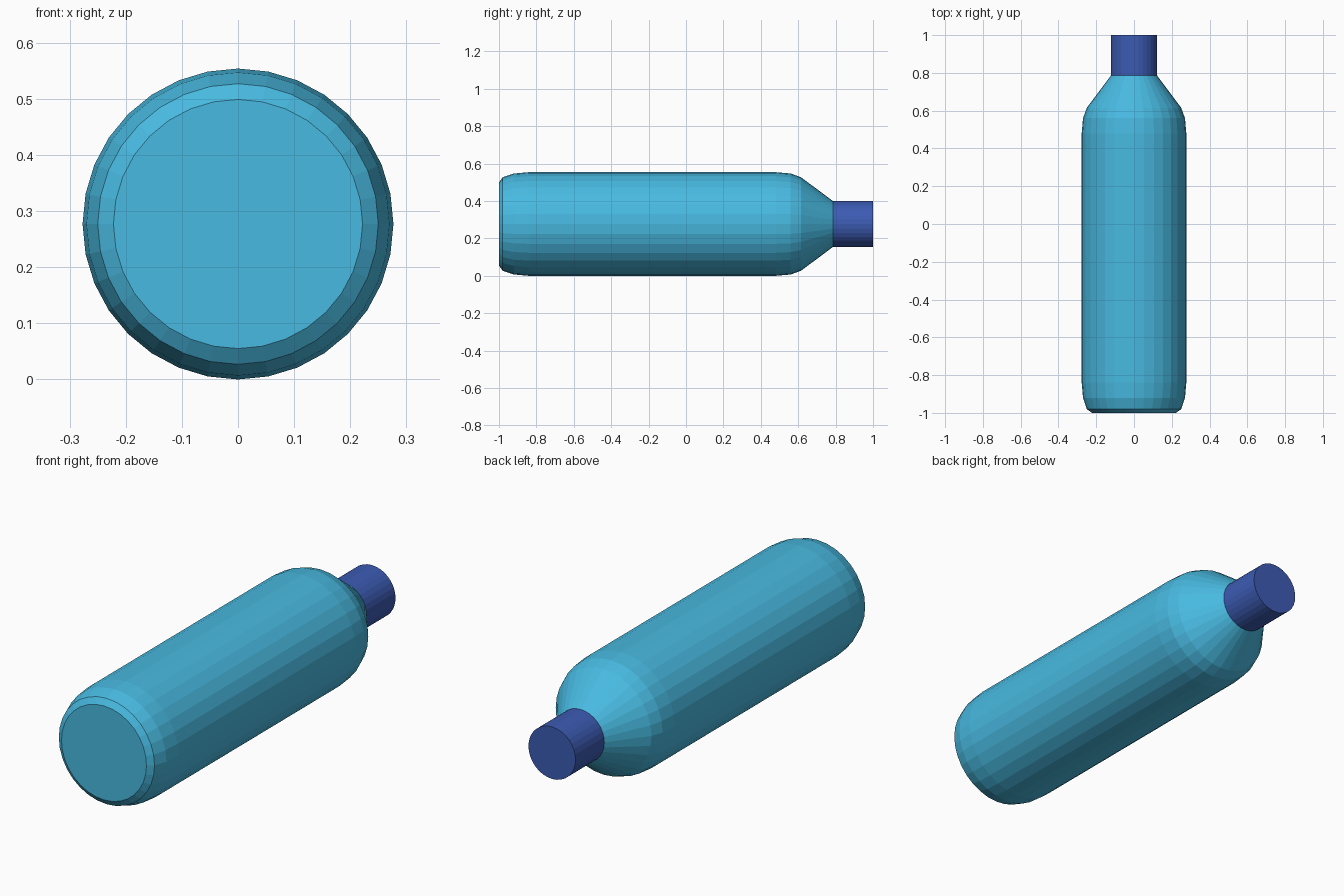
import bpy
import bmesh
from math import sin, cos, tau

cube = bpy.data.objects.get("Cube")
if cube:
    bpy.data.objects.remove(cube, do_unlink=True)

SIDES = 32
RADIUS = 0.277


def make_material(name, color):
    mat = bpy.data.materials.new(name)
    mat.use_nodes = True
    mat.diffuse_color = color
    mat.node_tree.nodes["Principled BSDF"].inputs["Base Color"].default_value = color
    return mat


def lathe(name, profile, mat):
    """Turn (y, radius) points around the bottle's long axis, with flat ends."""
    bm = bmesh.new()
    rings = []
    for y, r in profile:
        rings.append([bm.verts.new((r * sin(tau * i / SIDES), y,
                                    RADIUS + r * cos(tau * i / SIDES)))
                      for i in range(SIDES)])
    for a, b in zip(rings, rings[1:]):
        for i in range(SIDES):
            j = (i + 1) % SIDES
            bm.faces.new((a[i], a[j], b[j], b[i]))
    bm.faces.new(rings[0])
    bm.faces.new(rings[-1])
    bmesh.ops.recalc_face_normals(bm, faces=bm.faces)
    mesh = bpy.data.meshes.new(name)
    bm.to_mesh(mesh)
    bm.free()
    mesh.materials.append(mat)
    obj = bpy.data.objects.new(name, mesh)
    bpy.context.collection.objects.link(obj)
    return obj


light_blue = make_material("light blue", (0.065, 0.49, 0.75, 1))
dark_blue = make_material("dark blue", (0.045, 0.105, 0.45, 1))

# Bottle body: rounded base, straight wall, rounded shoulder and cone
lathe("bottle_body", [(-1, 0.222), (-0.98, 0.25), (-0.92, 0.27), (-0.84, RADIUS),
                      (0.48, RADIUS), (0.56, 0.27), (0.615, 0.25),
                      (0.785, 0.123)], light_blue)

# Screw cap
lathe("bottle_cap", [(0.785, 0.123), (1, 0.123)], dark_blue)
